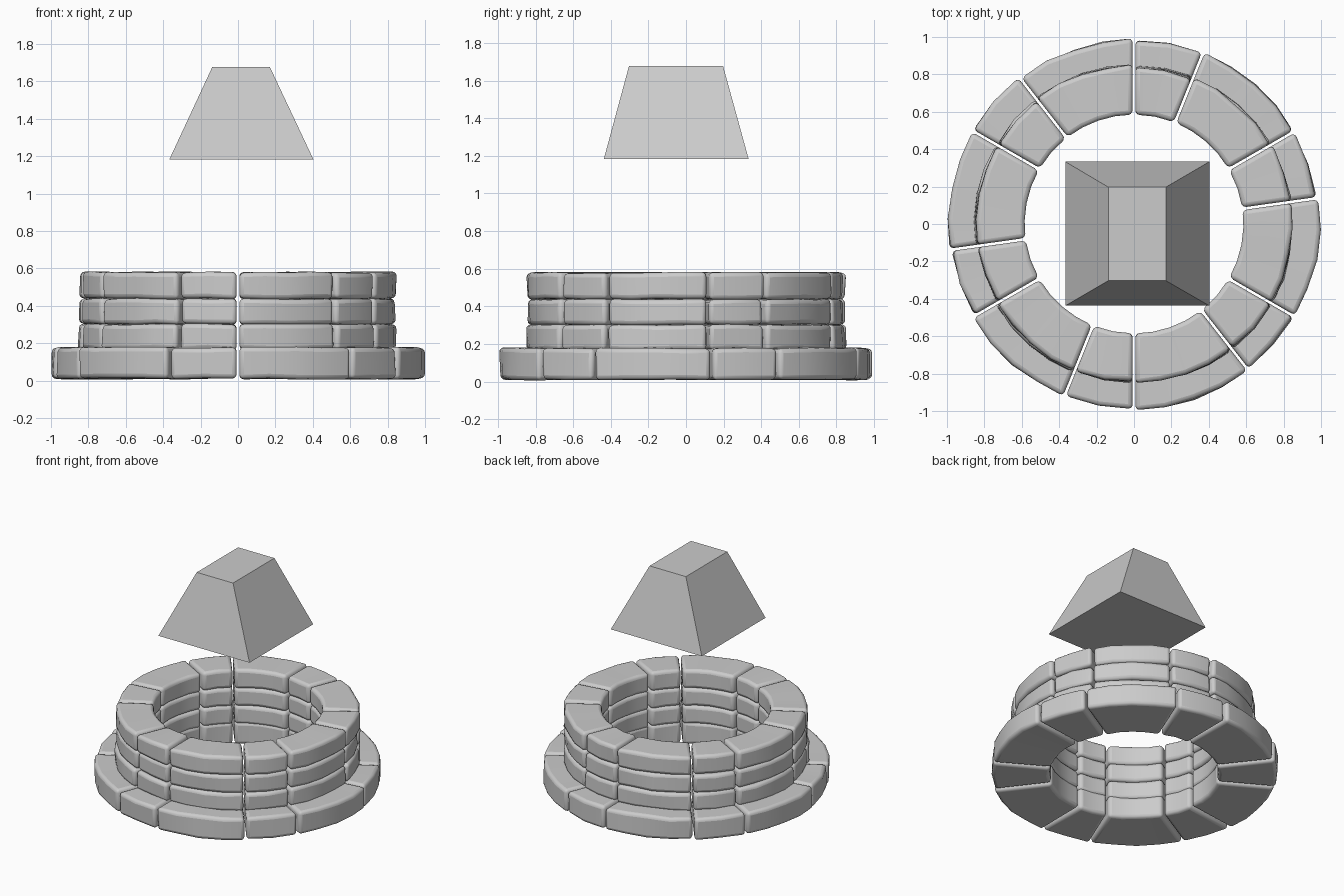
import bpy, bmesh, math, random

if "Cube" in bpy.data.objects:
    bpy.data.objects.remove(bpy.data.objects["Cube"])

random.seed(4)


def finish(name, bm):
    bmesh.ops.recalc_face_normals(bm, faces=bm.faces)
    me = bpy.data.meshes.new(name)
    bm.to_mesh(me)
    bm.free()
    ob = bpy.data.objects.new(name, me)
    bpy.context.collection.objects.link(ob)
    return ob


# One curved stone: a chain of rectangular sections swept around z
def add_stone(bm, a0, a1, r_in, r_out, z0, z1, segs, wobble):
    half_gap = 0.007
    dr = random.uniform(-wobble, wobble * 0.5)
    rings = []
    for i in range(segs + 1):
        t = i / segs
        section = []
        for r, z in ((r_in, z0), (r_out, z0), (r_out, z1), (r_in, z1)):
            g = half_gap / r
            a = (a0 - g) * (1 - t) + (a1 + g) * t
            rr = r
            if r == r_out:
                rr += dr + random.uniform(-wobble, wobble) * 0.6
            zz = z + random.uniform(-0.004, 0.004)
            section.append(bm.verts.new((rr * math.cos(a), rr * math.sin(a), zz)))
        rings.append(section)
    for s, n in zip(rings, rings[1:]):
        for k in range(4):
            bm.faces.new((s[k], s[(k + 1) % 4], n[(k + 1) % 4], n[k]))
    bm.faces.new(rings[0])
    bm.faces.new(rings[-1][::-1])


# One course: six pairs of a short and a long stone
def stone_ring(name, r_in, r_out, z0, z1, wobble):
    bm = bmesh.new()
    for k in range(6):
        start = math.radians(90 - 60 * k)
        mid = start - math.radians(22)
        end = start - math.radians(60)
        add_stone(bm, start, mid, r_in, r_out - 0.005, z0, z1, 2, wobble)
        add_stone(bm, mid, end, r_in, r_out, z0, z1, 4, wobble)
    ob = finish(name, bm)
    bev = ob.modifiers.new("worn_edges", 'BEVEL')
    bev.width = 0.024
    bev.segments = 3
    bev.limit_method = 'ANGLE'
    bev.angle_limit = math.radians(40)
    bpy.ops.object.select_all(action='DESELECT')
    ob.select_set(True)
    bpy.context.view_layer.objects.active = ob
    bpy.ops.object.shade_smooth_by_angle(angle=math.radians(35))
    return ob


# Wide base course and three narrower courses
stone_ring("base_course", 0.585, 0.995, 0.01, 0.178, 0.01)
for i, (z0, z1) in enumerate(((0.165, 0.302), (0.302, 0.438), (0.438, 0.58))):
    stone_ring(f"wall_course_{i + 1}", 0.585, 0.85, z0, z1, 0.012)

# Floating tapered roof block
bm = bmesh.new()


def rect(x0, x1, y0, y1, z):
    return [bm.verts.new(p) for p in ((x0, y0, z), (x1, y0, z), (x1, y1, z), (x0, y1, z))]


low = rect(-0.367, 0.403, -0.437, 0.333, 1.183)
top = rect(-0.137, 0.17, -0.303, 0.197, 1.678)
bm.faces.new(low[::-1])
bm.faces.new(top)
for k in range(4):
    j = (k + 1) % 4
    bm.faces.new((low[k], low[j], top[j], top[k]))
finish("roof_block", bm)
